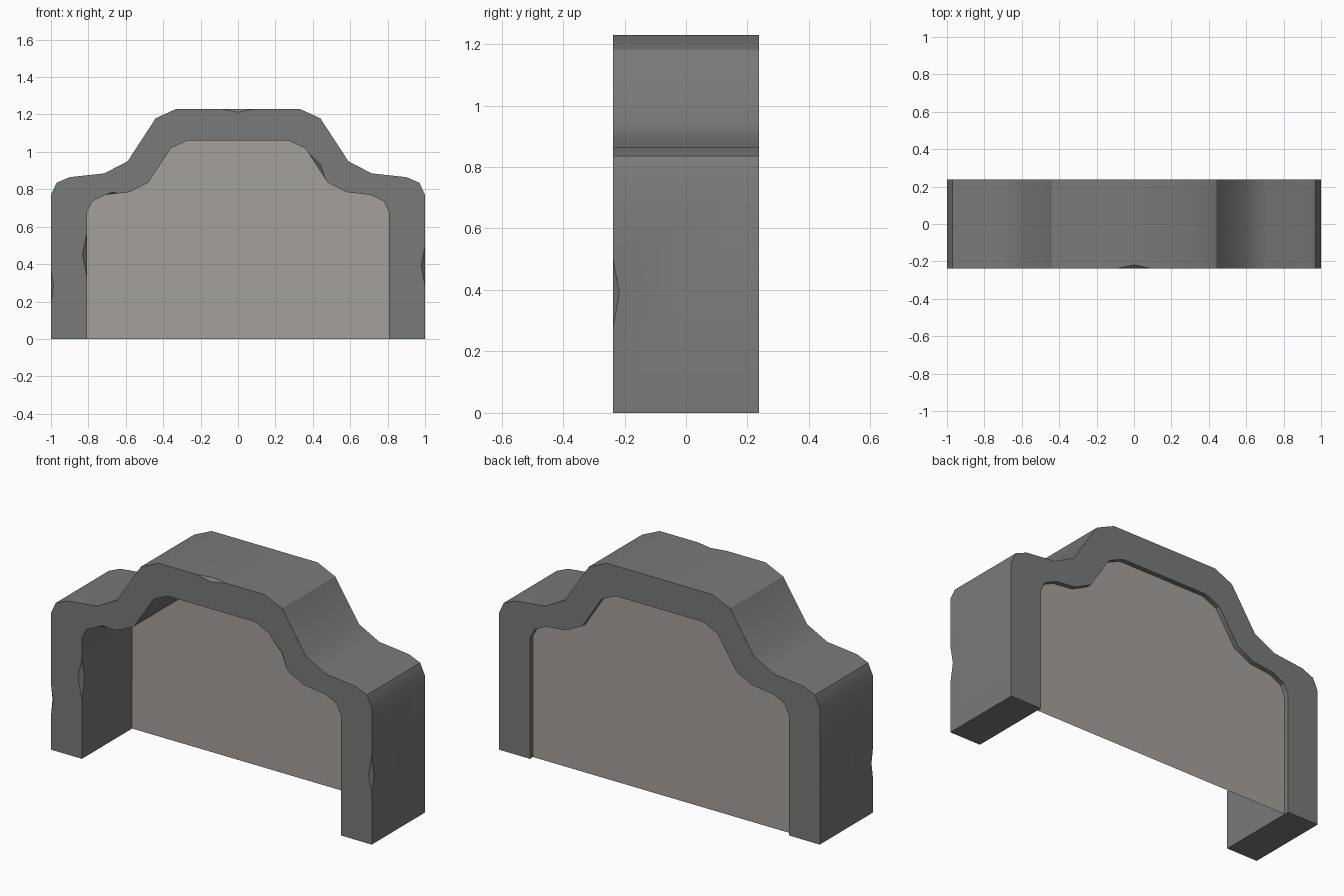
import bpy, bmesh, math
from mathutils import Vector

if "Cube" in bpy.data.objects:
    bpy.data.objects.remove(bpy.data.objects["Cube"])

Y0, Y1, PANEL_Y = -0.237, 0.237, 0.21

def material(name, col):
    m = bpy.data.materials.new(name)
    m.diffuse_color = (*col, 1)
    m.use_nodes = True
    m.node_tree.nodes["Principled BSDF"].inputs["Base Color"].default_value = m.diffuse_color
    return m

stone = material("grey stone", (0.185, 0.198, 0.19))
slab = material("pale warm grey", (0.375, 0.35, 0.33))

# Right half profiles, mirrored to the left
outer = [(1, 0), (1, .77), (.97, .835), (.90, .865), (.715, .885), (.59, .95), (.44, 1.18), (.33, 1.23)]
inner = [(.807, 0), (.807, .68), (.78, .735), (.71, .77), (.58, .785), (.48, .835), (.36, 1.02), (.27, 1.06)]

def mirrored(half):
    return half + [(-x, z) for x, z in reversed(half)]

def make_object(name, bm, mat):
    bmesh.ops.recalc_face_normals(bm, faces=bm.faces)
    me = bpy.data.meshes.new(name)
    bm.to_mesh(me)
    bm.free()
    me.materials.append(mat)
    ob = bpy.data.objects.new(name, me)
    bpy.context.collection.objects.link(ob)
    return ob

# Stepped arch frame
bm = bmesh.new()
def ring(pts, y):
    return [bm.verts.new((x, y, z)) for x, z in mirrored(pts)]
loops = [ring(outer, Y0), ring(outer, Y1), ring(inner, Y1), ring(inner, Y0)]
for a, b in zip(loops, loops[1:] + loops[:1]):
    for i in range(len(a) - 1):
        bm.faces.new((a[i], a[i + 1], b[i + 1], b[i]))
for i in (0, -1):
    bm.faces.new([l[i] for l in loops])
frame = make_object("arch_frame", bm, stone)

# Small chips along the front edge: bipyramid cutters (start, end, depth)
chips = [((1, .28), (1, .50), .02), ((-1, .19), (-1, .37), .014),
         ((-.09, 1.23), (.09, 1.23), .018), ((-.807, .33), (-.807, .57), .025),
         ((.467, .855), (.38, .99), .02), ((-.705, .771), (-.64, .778), .01)]
bm = bmesh.new()
for (x0, z0), (x1, z1), d in chips:
    a, b = Vector((x0, Y0, z0)), Vector((x1, Y0, z1))
    c, y = (a + b) / 2, Vector((0, 1, 0))
    n = (b - a).normalized().cross(y)
    v0, v1 = bm.verts.new(a), bm.verts.new(b)
    r = [bm.verts.new(c + o * d) for o in (y, n, -y, -n)]
    for i in range(4):
        bm.faces.new((v0, r[i], r[(i + 1) % 4]))
        bm.faces.new((v1, r[(i + 1) % 4], r[i]))
cutter = make_object("chip_cutter", bm, stone)
cutter.hide_render = True
mod = frame.modifiers.new("chips", 'BOOLEAN')
mod.operation, mod.solver, mod.object = 'DIFFERENCE', 'EXACT', cutter
dg = bpy.context.evaluated_depsgraph_get()
me = bpy.data.meshes.new_from_object(frame.evaluated_get(dg))
frame.modifiers.clear()
frame.data = me
bpy.data.objects.remove(cutter)
me.shade_smooth()
me.set_sharp_from_angle(angle=math.radians(31))

# Flat back panel filling the arch
bm = bmesh.new()
bm.faces.new([bm.verts.new((x, PANEL_Y, z)) for x, z in mirrored(inner)])
make_object("back_panel", bm, slab)
